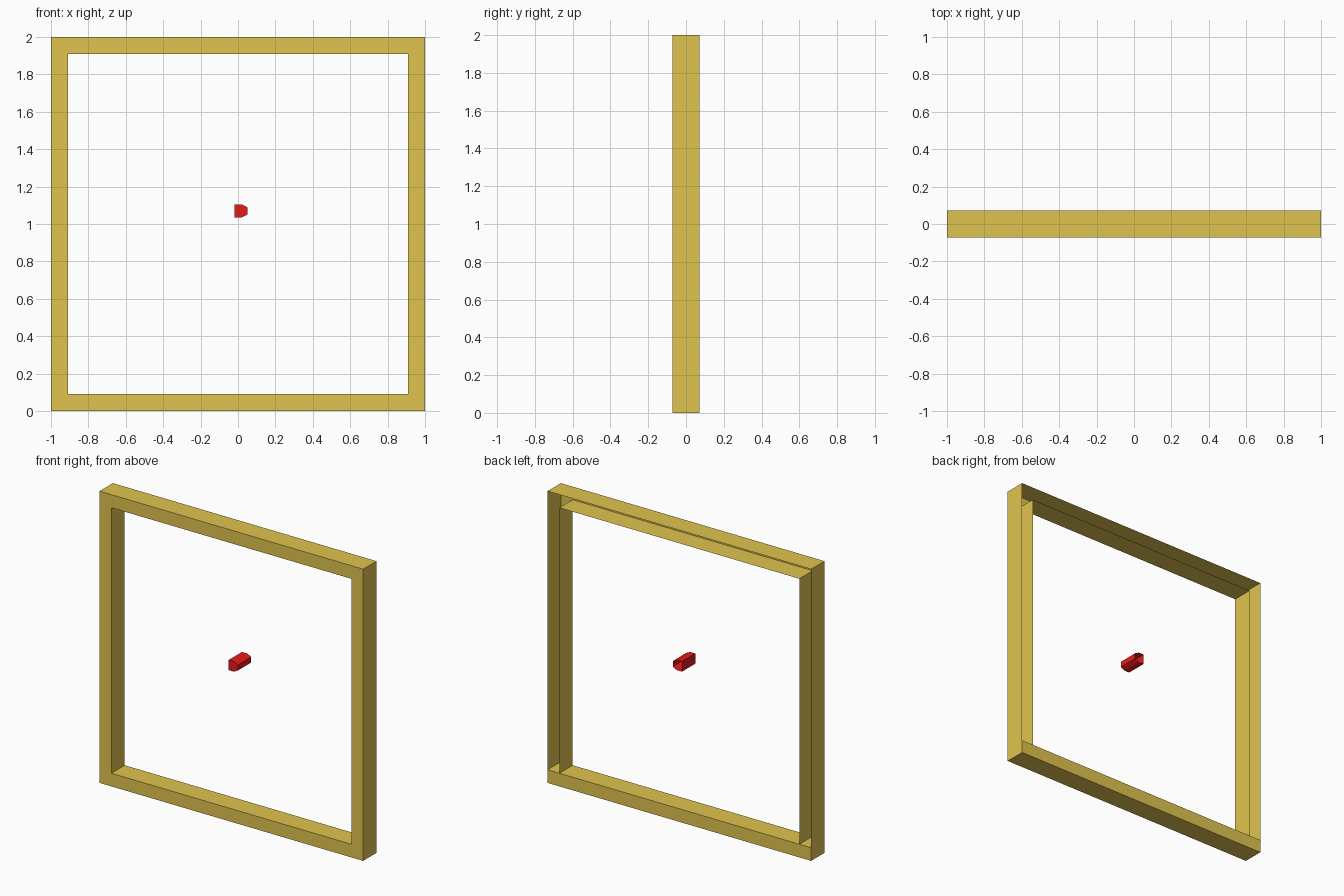
import bpy, bmesh

if "Cube" in bpy.data.objects:
    bpy.data.objects.remove(bpy.data.objects["Cube"])

R = 0.09    # rail width
D = 0.072   # half depth


def material(name, color):
    m = bpy.data.materials.new(name)
    m.diffuse_color = color
    m.use_nodes = True
    m.node_tree.nodes["Principled BSDF"].inputs["Base Color"].default_value = m.diffuse_color
    return m


def finish(bm, name, mat):
    bmesh.ops.remove_doubles(bm, verts=bm.verts, dist=1e-5)
    bmesh.ops.recalc_face_normals(bm, faces=bm.faces)
    me = bpy.data.meshes.new(name)
    bm.to_mesh(me)
    bm.free()
    me.materials.append(mat)
    ob = bpy.data.objects.new(name, me)
    bpy.context.collection.objects.link(ob)
    return ob


def sleeve(bm, profile):
    """Thin walls running front to back along an x/z outline; returns front loop."""
    front = [bm.verts.new((x, -D, z)) for x, z in profile]
    back = [bm.verts.new((x, D, z)) for x, z in profile]
    n = len(profile)
    for i in range(n):
        j = (i + 1) % n
        bm.faces.new((front[i], front[j], back[j], back[i]))
    return front


def rect(inset):
    a, lo, hi = 1 - inset, inset, 2 - inset
    return [(-a, lo), (a, lo), (a, hi), (-a, hi)]


def quad(bm, pts):
    bm.faces.new([bm.verts.new(p) for p in pts])


yellow = material("yellow_paint", (0.74, 0.55, 0.08, 1))
red = material("red_paint", (0.8, 0.01, 0.01, 1))

# Hollow frame: outer and inner walls joined by the front face, open at the back
bm = bmesh.new()
outer = sleeve(bm, rect(0))
inner = sleeve(bm, rect(R))
for i in range(4):
    j = (i + 1) % 4
    bm.faces.new((outer[i], outer[j], inner[j], inner[i]))

# Bottom rail is closed: back face and the ledges inside both posts
quad(bm, [(1, D, 0), (-1, D, 0), (-1, D, R), (1, D, R)])
for s in (-1, 1):
    quad(bm, [(s * (1 - R), -D, R), (s, -D, R), (s, D, R), (s * (1 - R), D, R)])
finish(bm, "door_frame", yellow)

# Small red handle: six-sided sleeve, closed at the front
bm = bmesh.new()
handle = [(-0.02, 1.035), (0.02, 1.035), (0.05, 1.051),
          (0.05, 1.089), (0.02, 1.105), (-0.02, 1.105)]
bm.faces.new(sleeve(bm, handle))
finish(bm, "handle", red)
